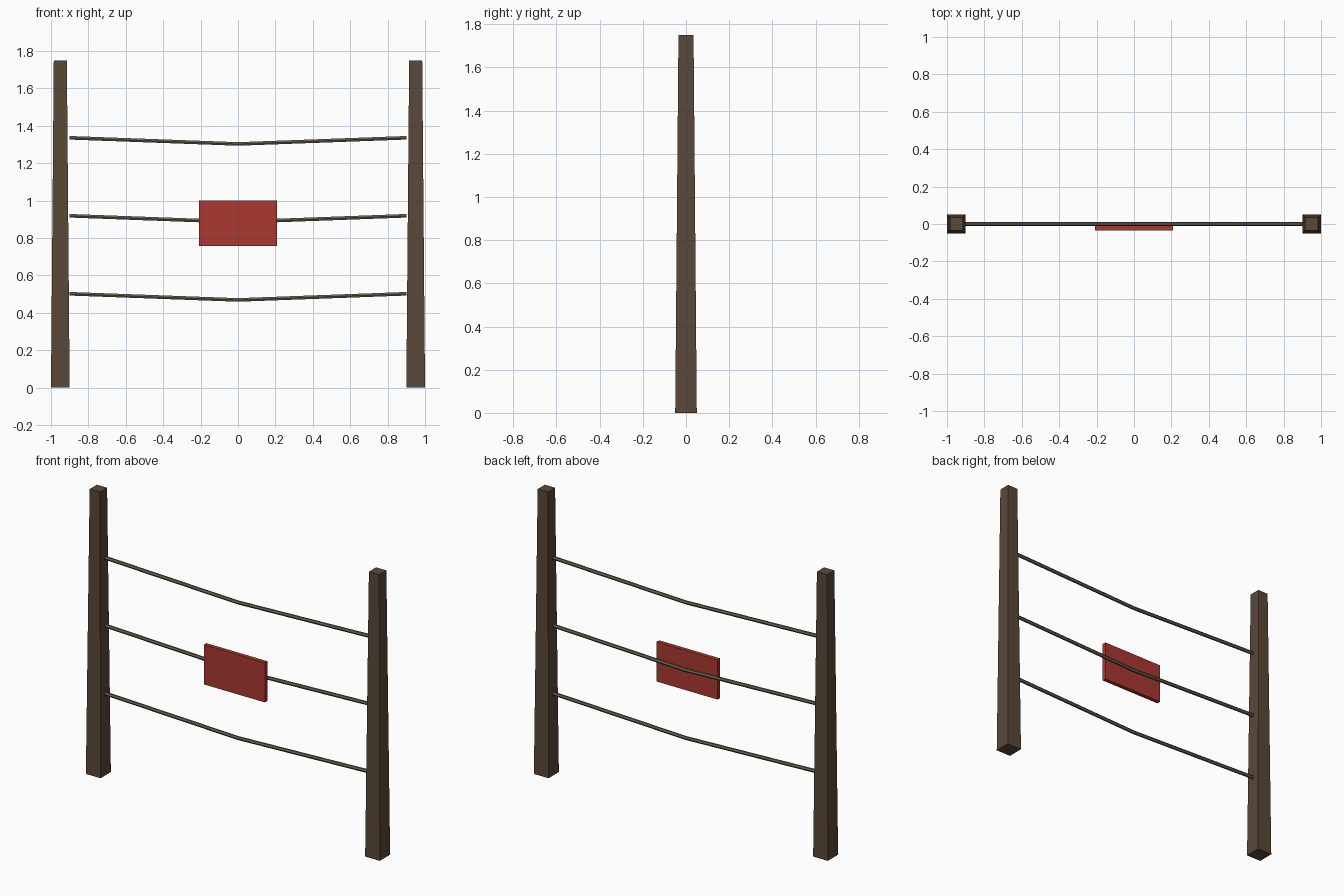
import bpy, bmesh
from mathutils import Matrix

if "Cube" in bpy.data.objects:
    bpy.data.objects.remove(bpy.data.objects["Cube"])


def material(name, rgb):
    m = bpy.data.materials.new(name)
    m.diffuse_color = (*rgb, 1)
    m.use_nodes = True
    m.node_tree.nodes["Principled BSDF"].inputs["Base Color"].default_value = m.diffuse_color
    return m


WOOD = material("weathered_wood", (0.10, 0.065, 0.04))
WIRE = material("dull_wire", (0.15, 0.125, 0.085))
RED = material("red_paint", (0.40, 0.04, 0.03))


def box(name, center, size, mat, taper=1.0):
    # Box whose top face is scaled by taper
    bm = bmesh.new()
    bmesh.ops.create_cube(bm, size=1)
    top = [v for v in bm.verts if v.co.z > 0]
    bmesh.ops.scale(bm, vec=(taper, taper, 1), verts=top)
    bmesh.ops.transform(bm, matrix=Matrix.Translation(center) @ Matrix.Diagonal((*size, 1)), verts=bm.verts)
    me = bpy.data.meshes.new(name)
    bm.to_mesh(me)
    bm.free()
    me.materials.append(mat)
    ob = bpy.data.objects.new(name, me)
    bpy.context.collection.objects.link(ob)
    return ob


def wire(name, z, half=0.9, sag=0.033, radius=0.011):
    # Six-sided rod with one bend in the middle
    cu = bpy.data.curves.new(name, 'CURVE')
    cu.dimensions = '3D'
    cu.bevel_depth = radius
    cu.bevel_resolution = 1
    cu.use_fill_caps = True
    sp = cu.splines.new('POLY')
    sp.points.add(2)
    for p, x, dz in zip(sp.points, (-half, 0, half), (0, -sag, 0)):
        p.co = (x, 0, z + dz, 1)
    sp.use_smooth = False
    cu.materials.append(WIRE)
    ob = bpy.data.objects.new(name, cu)
    bpy.context.collection.objects.link(ob)
    bpy.ops.object.select_all(action='DESELECT')
    ob.select_set(True)
    bpy.context.view_layer.objects.active = ob
    bpy.ops.object.convert(target='MESH')


# Tapered fence posts
for side, x in (("left", -0.95), ("right", 0.95)):
    box(f"{side}_post", (x, 0, 0.875), (0.1, 0.1, 1.75), WOOD, taper=0.7)

# Three sagging wires
for i, label in enumerate(("lower", "middle", "upper")):
    wire(f"{label}_wire", 0.502 + i * 0.417)

# Warning plate hung on the front of the middle wire
box("sign_plate", (0, -0.023, 0.879), (0.416, 0.025, 0.244), RED)
